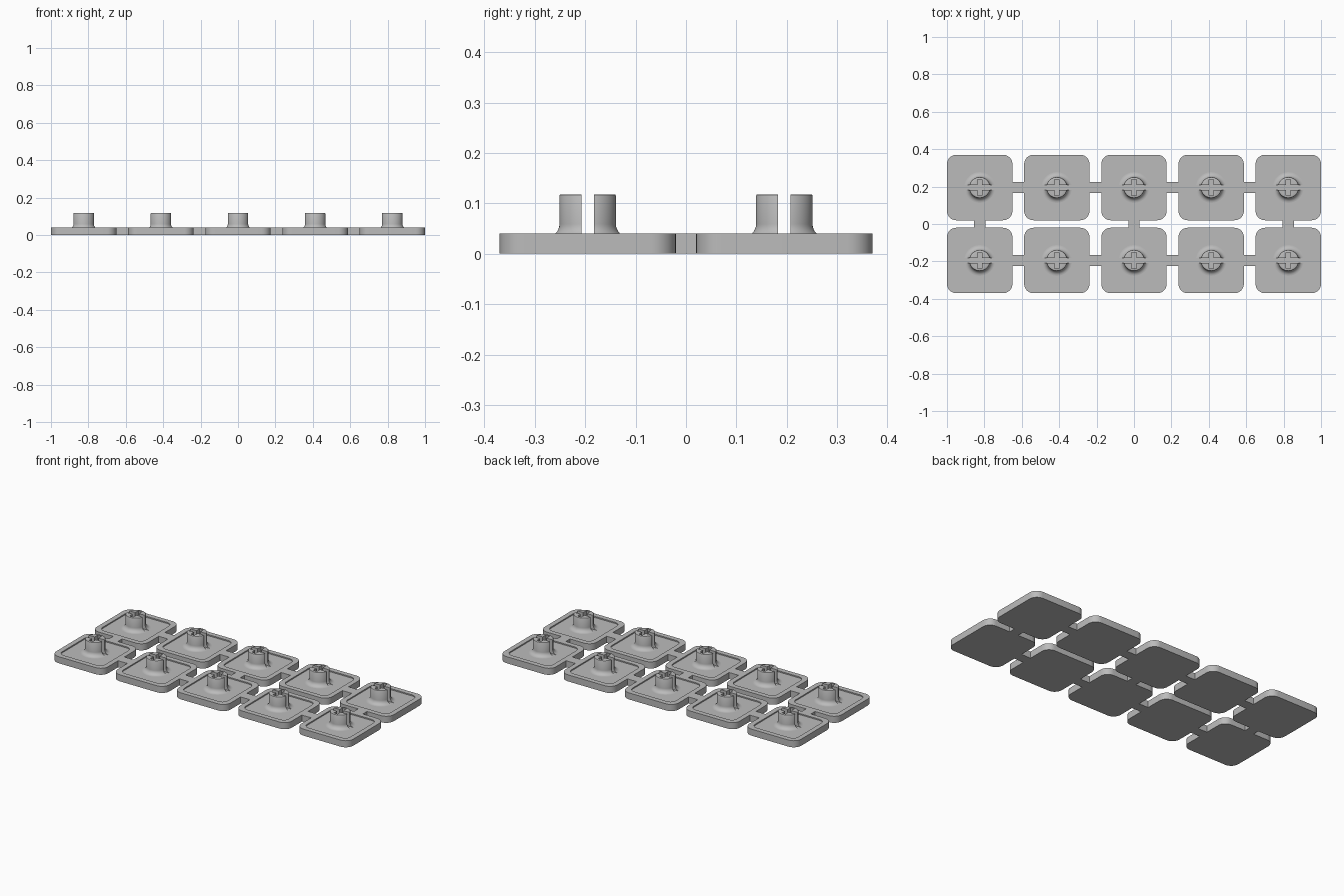
import bpy, bmesh, math
from mathutils import Matrix, Vector

cube = bpy.data.objects.get("Cube")
if cube:
    bpy.data.objects.remove(cube)

TILE, HEIGHT, FLOOR, TOP = 0.35, 0.04, 0.033, 0.118
STEP_X, ROW_Y = 0.4125, 0.195
STEM_R, FILLET = 0.056, 0.026

grey = bpy.data.materials.new("plain grey")
grey.use_nodes = True
grey.diffuse_color = (0.5, 0.5, 0.5, 1)
grey.node_tree.nodes["Principled BSDF"].inputs["Base Color"].default_value = (0.5, 0.5, 0.5, 1)


def finish(bm, name):
    """Turn a bmesh into a smooth mesh with sharp edges."""
    bmesh.ops.recalc_face_normals(bm, faces=bm.faces)
    mesh = bpy.data.meshes.new(name)
    bm.to_mesh(mesh)
    bm.free()
    mesh.materials.append(grey)
    smooth(mesh)
    return mesh


def smooth(mesh):
    mesh.shade_smooth()
    mesh.set_sharp_from_angle(angle=math.radians(30))


def place(name, mesh, location=(0, 0, 0)):
    obj = bpy.data.objects.new(name, mesh)
    obj.location = location
    bpy.context.collection.objects.link(obj)
    return obj


def loft(rings):
    """Skin a stack of equal-length rings and cap both ends."""
    bm = bmesh.new()
    loops = [[bm.verts.new(p) for p in ring] for ring in rings]
    n = len(loops[0])
    for a, b in zip(loops, loops[1:]):
        for i in range(n):
            j = (i + 1) % n
            bm.faces.new((a[i], a[j], b[j], b[i]))
    bm.faces.new(loops[0])
    bm.faces.new(loops[-1])
    return bm


def rounded_square(half, radius, z, steps=8):
    points = []
    for corner in range(4):
        mid = math.radians(45 + 90 * corner)
        cx = math.copysign(half - radius, math.cos(mid))
        cy = math.copysign(half - radius, math.sin(mid))
        for s in range(steps + 1):
            a = math.pi / 2 * (corner + s / steps)
            points.append((cx + radius * math.cos(a), cy + radius * math.sin(a), z))
    return points


def circle(radius, z, n=64):
    return [(radius * math.cos(2 * math.pi * i / n),
             radius * math.sin(2 * math.pi * i / n), z) for i in range(n)]


def box(size, centre):
    bm = bmesh.new()
    bmesh.ops.create_cube(bm, size=1, matrix=Matrix.Translation(centre)
                          @ Matrix.Diagonal(Vector(size).to_4d()))
    return bm


# Tile: rounded slab with a shallow recess inside a raised rim
tile_mesh = finish(loft([
    rounded_square(TILE / 2, 0.05, 0),
    rounded_square(TILE / 2, 0.05, HEIGHT),
    rounded_square(0.145, 0.035, HEIGHT),
    rounded_square(0.145, 0.035, FLOOR),
]), "tile")

# Stem: flared foot, straight post, softened top edge
profile = [(STEM_R + FILLET, 0.02)]
for i in range(9):
    a = math.pi / 2 * i / 8
    profile.append((STEM_R + FILLET * (1 - math.sin(a)),
                    FLOOR + FILLET * (1 - math.cos(a))))
profile += [(STEM_R, TOP - 0.003), (STEM_R - 0.001, TOP - 0.001), (STEM_R - 0.003, TOP)]
stem_solid = place("stem_blank", finish(loft([circle(r, z) for r, z in profile]), "stem_blank"))

# Cross socket: one slot runs right through, the other is closed
cutters = []
for name, size in (("through_slot", (0.25, 0.025, 0.12)),
                   ("closed_slot", (0.025, 0.084, 0.12))):
    cutter = place(name, finish(box(size, (0, 0, 0.09)), name))
    cutter.hide_render = True
    mod = stem_solid.modifiers.new(name, 'BOOLEAN')
    mod.operation, mod.solver, mod.object = 'DIFFERENCE', 'EXACT', cutter
    cutters.append(cutter)
bpy.context.view_layer.update()
depsgraph = bpy.context.evaluated_depsgraph_get()
stem_mesh = bpy.data.meshes.new_from_object(stem_solid.evaluated_get(depsgraph))
stem_mesh.name = "stem"
smooth(stem_mesh)
for helper in cutters + [stem_solid]:
    bpy.data.objects.remove(helper)

# Links that join neighbouring tiles
GAP_X, GAP_Y, LINK = STEP_X - TILE, 2 * ROW_Y - TILE, 0.06
row_link = finish(box((GAP_X, LINK, HEIGHT), (0, 0, HEIGHT / 2)), "row_link")
cross_link = finish(box((LINK, GAP_Y, HEIGHT), (0, 0, HEIGHT / 2)), "cross_link")

# Lay out two rows of five
for row, y in (("front", -ROW_Y), ("back", ROW_Y)):
    for col in range(5):
        x = (col - 2) * STEP_X
        place(f"{row}_tile_{col + 1}", tile_mesh, (x, y, 0))
        place(f"{row}_stem_{col + 1}", stem_mesh, (x, y, 0))
        if col < 4:
            place(f"{row}_link_{col + 1}", row_link, (x + STEP_X / 2, y, 0))
for col in (0, 2, 4):
    place(f"cross_link_{col + 1}", cross_link, ((col - 2) * STEP_X, 0, 0))
